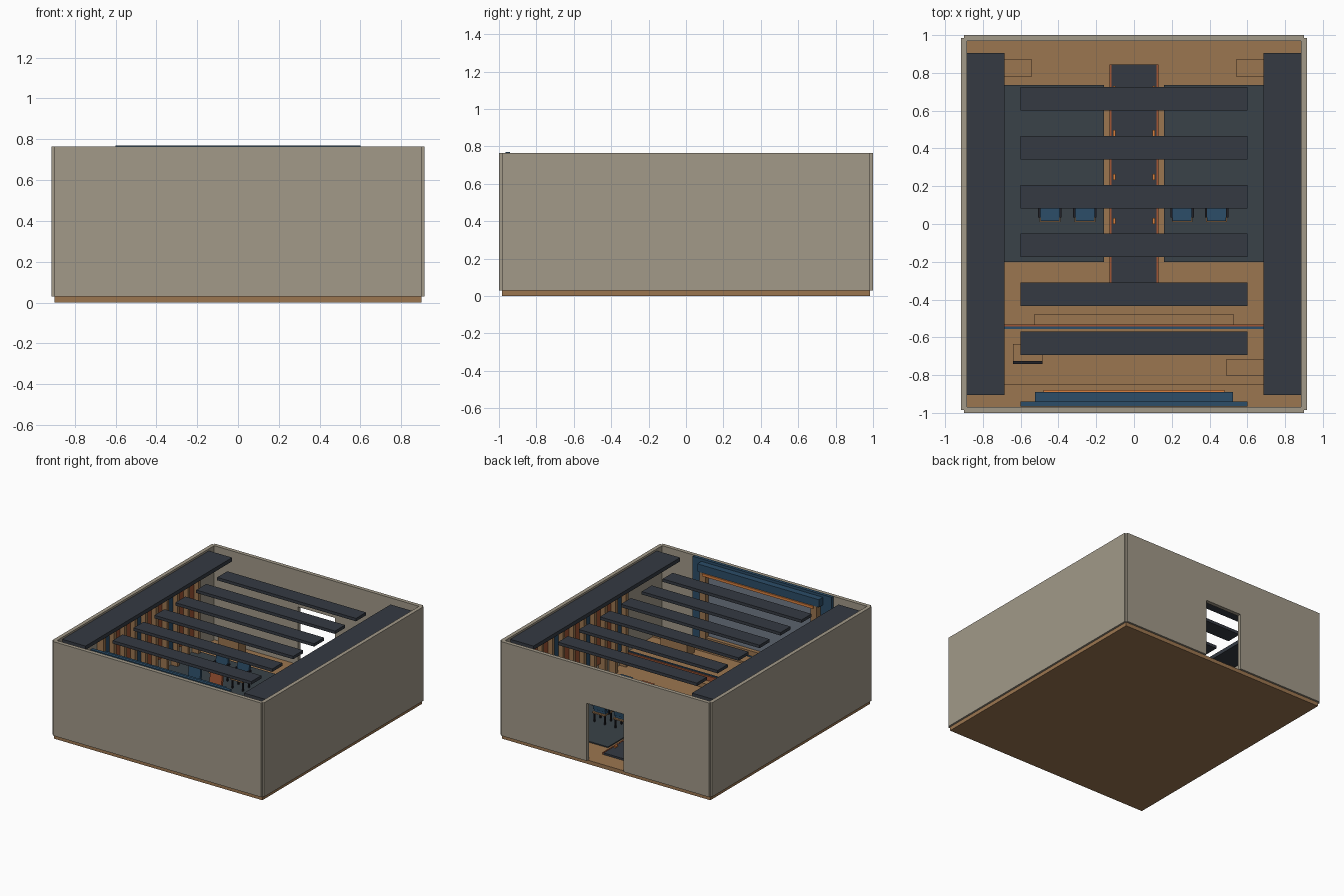
import bpy

# Materials
def mat(name, r, g, b):
    m = bpy.data.materials.new(name)
    m.diffuse_color = (r, g, b, 1)
    return m

STONE = mat("stone", 0.36, 0.32, 0.25)
WOOD = mat("wood", 0.33, 0.18, 0.08)
DARK = mat("charcoal", 0.035, 0.042, 0.055)
CARPET = mat("carpet", 0.042, 0.055, 0.065)
BLUE = mat("blue", 0.025, 0.075, 0.14)
RED = mat("red", 0.35, 0.09, 0.035)
ORANGE = mat("orange", 0.7, 0.22, 0.05)
SCREEN = mat("screen", 0.17, 0.2, 0.25)
BLACK = mat("black", 0.015, 0.015, 0.02)

# Box from its minimum and maximum extents
def box(name, x0, x1, y0, y1, z0, z1, m):
    bpy.ops.mesh.primitive_cube_add(size=1, location=((x0 + x1) / 2, (y0 + y1) / 2, (z0 + z1) / 2))
    o = bpy.context.object
    o.name = name
    o.scale = (x1 - x0, y1 - y0, z1 - z0)
    bpy.ops.object.transform_apply(location=False, rotation=False, scale=True)
    o.data.materials.append(m)
    return o

# The same box on both sides of x = 0
def pair(name, x0, x1, y0, y1, z0, z1, m):
    box(name + "_right", x0, x1, y0, y1, z0, z1, m)
    box(name + "_left", -x1, -x0, y0, y1, z0, z1, m)

F, TOP = 0.03, 0.765

# Floor and outer walls, with a doorway in the back wall
box("floor", -0.9, 0.9, -0.985, 0.985, 0, F, WOOD)
pair("side_wall", 0.885, 0.915, -0.985, 0.985, F, TOP, STONE)
box("front_wall", -0.9, 0.9, -1, -0.97, F, TOP, STONE)
pair("back_wall", 0.16, 0.9, 0.97, 1, F, TOP, STONE)
box("door_lintel", -0.16, 0.16, 0.97, 1, 0.48, TOP, STONE)

# Ceiling: long side soffits and six cross baffles
pair("side_soffit", 0.685, 0.885, -0.905, 0.905, 0.72, 0.75, DARK)
for i in range(6):
    y = 0.662 - i * 0.2585
    box(f"ceiling_baffle_{i}", -0.6, 0.6, y - 0.062, y + 0.062, 0.712, 0.735, DARK)

# Side walls: panels and upright slats
for i in range(10):
    y = -0.46 + i * 0.13
    pair(f"wall_slat_{i}", 0.83, 0.885, y - 0.014, y + 0.014, F, 0.72, WOOD)
    if i < 9:
        pair(f"wall_panel_{i}", 0.865, 0.885, y + 0.02, y + 0.11, 0.15, 0.6, RED if i % 3 else BLUE)

# Carpets, aisle runner and aisle lights
pair("seating_carpet", 0.16, 0.885, -0.2, 0.735, F, 0.038, CARPET)
box("aisle_runner", -0.12, 0.12, -0.31, 0.845, F, 0.044, DARK)
pair("runner_edge", 0.12, 0.13, -0.31, 0.845, F, 0.046, RED)
for i in range(4):
    y = 0.015 + i * 0.233
    pair(f"aisle_light_{i}", 0.098, 0.112, y - 0.016, y + 0.016, 0.044, 0.054, ORANGE)

# Stage with nosing, step and rear riser
box("stage", -0.885, 0.885, -0.97, -0.557, F, 0.1, WOOD)
box("stage_nosing", -0.885, 0.885, -0.557, -0.543, F, 0.106, BLUE)
box("stage_trim", -0.885, 0.885, -0.543, -0.532, F, 0.1, RED)
box("stage_step", -0.53, 0.53, -0.532, -0.478, F, 0.065, WOOD)
box("stage_riser", -0.885, 0.885, -0.97, -0.85, 0.1, 0.115, WOOD)

# Screen, its surround and the hood above it
box("screen_backing", -0.6, 0.6, -0.965, -0.94, 0.115, 0.77, BLUE)
box("screen", -0.46, 0.46, -0.94, -0.925, 0.19, 0.68, SCREEN)
pair("screen_post", 0.455, 0.505, -0.94, -0.89, 0.115, 0.69, WOOD)
box("screen_sill", -0.505, 0.505, -0.94, -0.895, 0.15, 0.19, WOOD)
box("screen_hood", -0.525, 0.525, -0.94, -0.89, 0.69, 0.75, BLUE)
box("hood_trim", -0.48, 0.48, -0.895, -0.88, 0.67, 0.69, ORANGE)

# Lectern and side table on the stage
box("lectern_body", -0.61, -0.52, -0.72, -0.65, 0.1, 0.26, WOOD)
box("lectern_top", -0.64, -0.485, -0.725, -0.635, 0.26, 0.275, WOOD)
box("lectern_ledge", -0.64, -0.485, -0.74, -0.725, 0.255, 0.285, BLACK)
box("side_table", 0.49, 0.72, -0.805, -0.715, 0.1, 0.22, WOOD)

# Cabinets at the back
pair("back_cabinet", 0.54, 0.72, 0.78, 0.87, F, 0.2, WOOD)

# Chairs facing the screen
def chair(tag, x, y, z=0.038):
    for s in (-1, 1):
        for dy in (0.015, 0.09):
            box(f"chair_leg_{tag}", x + s * 0.045 - 0.005, x + s * 0.045 + 0.005,
                y + dy - 0.005, y + dy + 0.005, z, z + 0.075, BLACK)
        box(f"chair_arm_{tag}", x + s * 0.056 - 0.006, x + s * 0.056 + 0.006,
            y + 0.025, y + 0.1, z + 0.125, z + 0.137, BLACK)
        box(f"chair_arm_post_{tag}", x + s * 0.056 - 0.005, x + s * 0.056 + 0.005,
            y + 0.05, y + 0.062, z + 0.07, z + 0.125, BLACK)
    box(f"chair_pan_{tag}", x - 0.055, x + 0.055, y, y + 0.105, z + 0.07, z + 0.08, WOOD)
    box(f"chair_seat_{tag}", x - 0.05, x + 0.05, y + 0.005, y + 0.09, z + 0.08, z + 0.1, BLUE)
    b = box(f"chair_back_{tag}", x - 0.052, x + 0.052, y + 0.085, y + 0.105, z + 0.1, z + 0.24,
            RED if abs(x) < 0.3 and y < 0.2 else BLUE)
    b.rotation_euler.x = -0.1

for r, y in enumerate((0.01, 0.352)):
    for c, x in enumerate((-0.445, -0.26, 0.255, 0.437)):
        chair(f"{r}_{c}", x, y)
